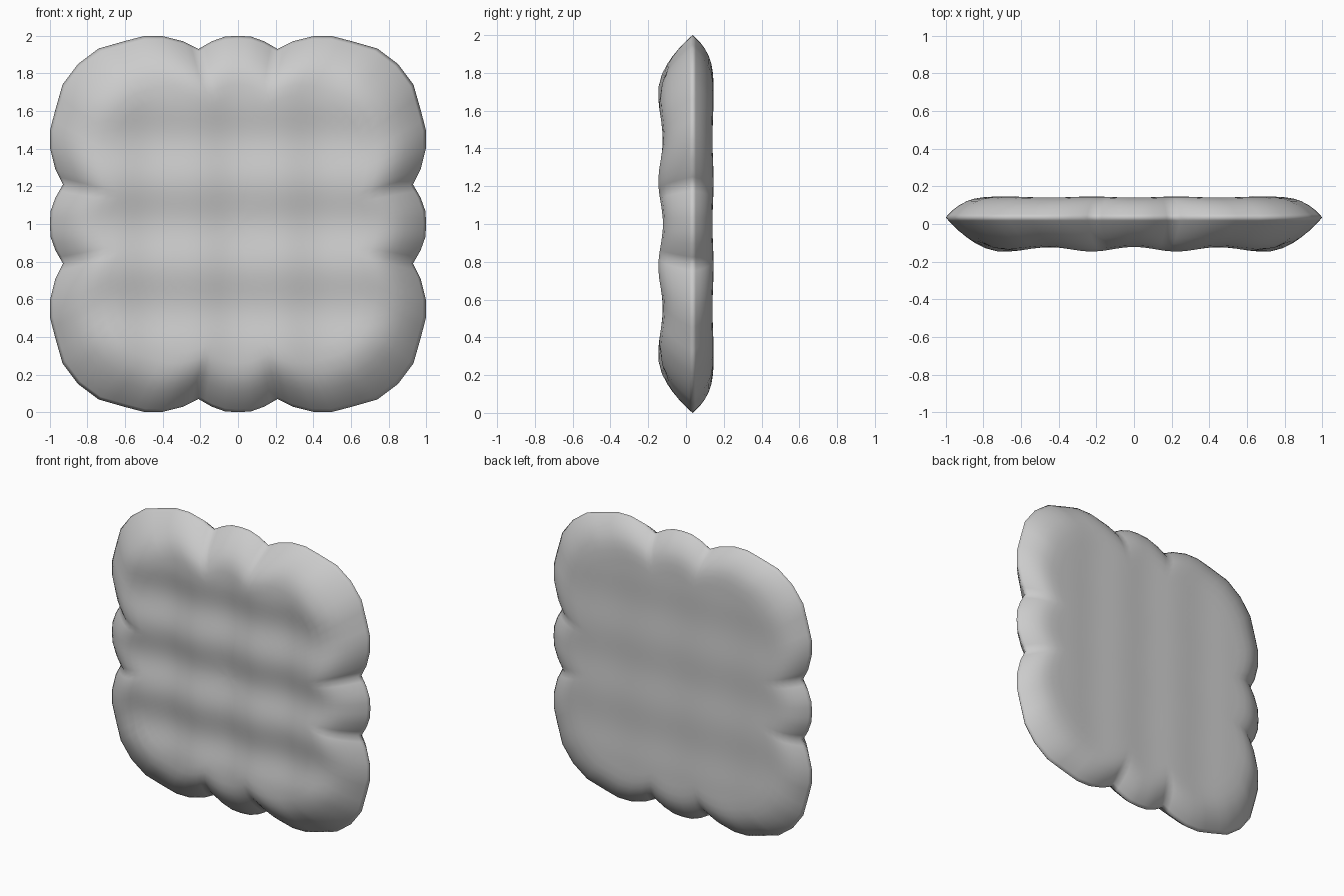
import bpy, bmesh, math

if "Cube" in bpy.data.objects:
    bpy.data.objects.remove(bpy.data.objects["Cube"])

RIM_Y = 0.035
# scalloped outline: one eighth, from top centre to the corner diagonal
EIGHTH = [(0, 1.0), (0.07, 0.995), (0.14, 0.97), (0.21, 0.93), (0.29, 0.97),
          (0.40, 0.998), (0.50, 0.998), (0.60, 0.972), (0.74, 0.932), (0.85, 0.85)]


def outline():
    quarter = EIGHTH + [(b, a) for a, b in EIGHTH[-2::-1]]
    loop = []
    for k in range(4):
        for x, z in quarter[:-1]:
            for _ in range(k):
                x, z = z, -x
            loop.append((x, z))
    # split every segment in two
    pts = []
    for i, (x, z) in enumerate(loop):
        nx, nz = loop[(i + 1) % len(loop)]
        pts += [(x, z), ((x + nx) / 2, (z + nz) / 2)]
    return pts


def groove(v):
    return math.cos(math.pi * v / 0.45) ** 2 if abs(v) < 0.675 else 0.0


def depth(x, z, s, front):
    # rounded shoulder near the rim, quilted grooves further in
    t = min(1.0, (1 - s) / 0.26)
    g = groove(x) + groove(z)
    if front:
        return RIM_Y - (1 - (1 - t) ** 1.7) * (0.181 - 0.024 * g * t)
    return RIM_Y + (1 - (1 - t) ** 2.8) * (0.111 - 0.006 * g * t)


bm = bmesh.new()
pts = outline()
n = len(pts)
scales = [0.985, 0.96, 0.93, 0.89, 0.85, 0.80, 0.74] + [0.68 - 0.04 * i for i in range(17)]
rim = [bm.verts.new((x, RIM_Y, z + 1)) for x, z in pts]

# front and back shells of concentric rings sharing the rim
for front in (True, False):
    prev = rim
    for s in scales:
        ring = [bm.verts.new((x * s, depth(x * s, z * s, s, front), z * s + 1)) for x, z in pts]
        for i in range(n):
            j = (i + 1) % n
            bm.faces.new((prev[i], prev[j], ring[j], ring[i]))
        prev = ring
    centre = bm.verts.new((0, depth(0, 0, 0, front), 1))
    for i in range(n):
        bm.faces.new((prev[i], prev[(i + 1) % n], centre))

bmesh.ops.recalc_face_normals(bm, faces=bm.faces)
mesh = bpy.data.meshes.new("quilted_cushion")
bm.to_mesh(mesh)
bm.free()
mesh.shade_smooth()
cushion = bpy.data.objects.new("quilted_cushion", mesh)
bpy.context.collection.objects.link(cushion)
